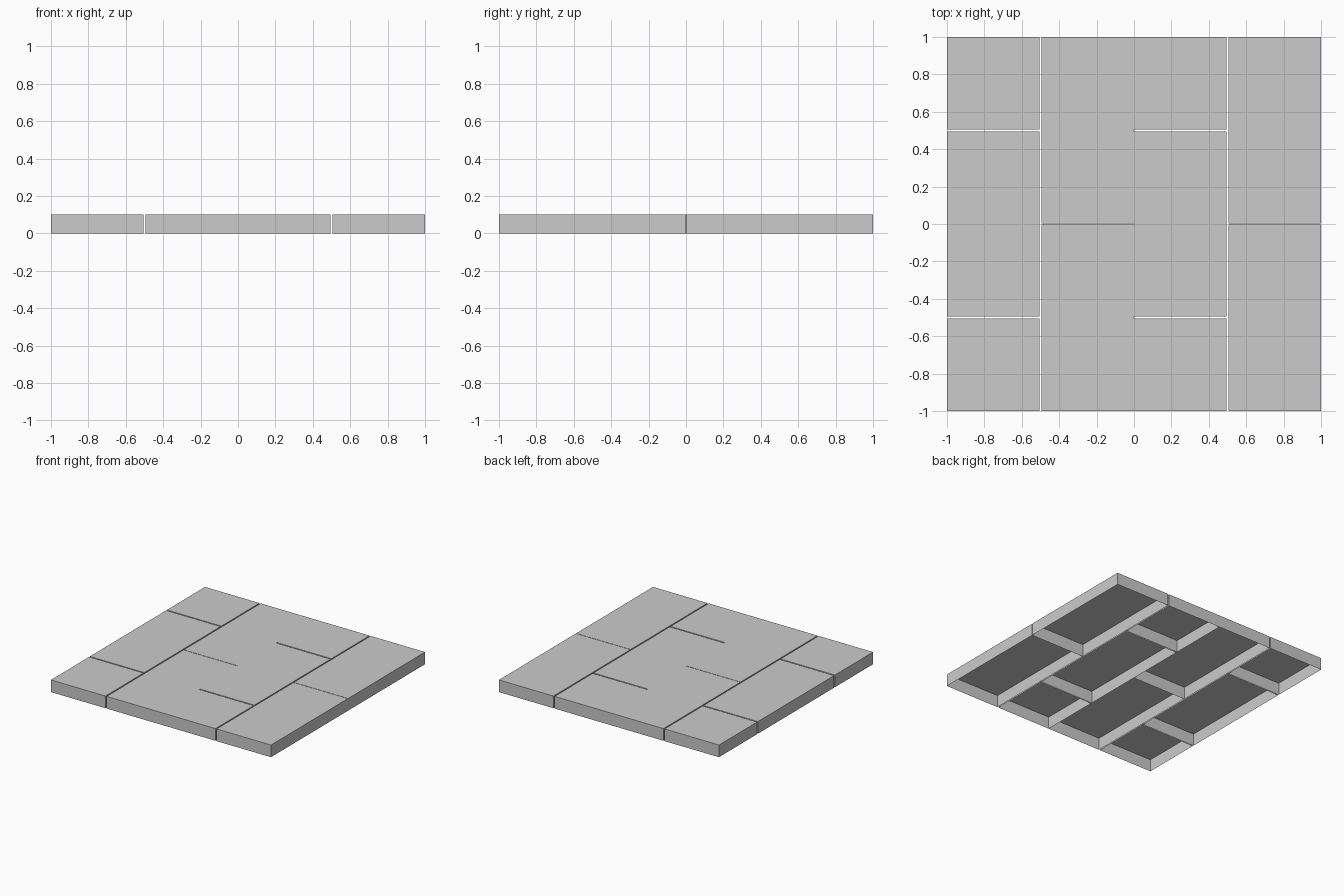
import bpy, bmesh

if "Cube" in bpy.data.objects:
    bpy.data.objects.remove(bpy.data.objects["Cube"])

H = 0.1   # slab height

def slab(name, x0, x1, y0, y1):
    """Thin-shelled paving slab: a box with its underside open."""
    bm = bmesh.new()
    bmesh.ops.create_cube(bm, size=1)
    for v in bm.verts:
        v.co.x = x1 if v.co.x > 0 else x0
        v.co.y = y1 if v.co.y > 0 else y0
        v.co.z = H if v.co.z > 0 else 0
    bottom = [f for f in bm.faces if f.normal.z < -0.9]
    bmesh.ops.delete(bm, geom=bottom, context='FACES_ONLY')
    me = bpy.data.meshes.new(name)
    bm.to_mesh(me)
    bm.free()
    bpy.context.collection.objects.link(bpy.data.objects.new(name, me))

# Joints across the columns: wide at the half marks, narrow in the middle
thirds = [(-1, -0.505), (-0.495, 0.495), (0.505, 1)]
halves = [(-1, -0.002), (0.002, 1)]

# Four columns, alternately split into three and two slabs
columns = [(-1, -0.505, thirds), (-0.495, 0, halves),
           (0, 0.495, thirds), (0.505, 1, halves)]
for c, (x0, x1, rows) in enumerate(columns):
    for r, (y0, y1) in enumerate(rows):
        slab(f"paving_slab_{c + 1}_{r + 1}", x0, x1, y0, y1)
